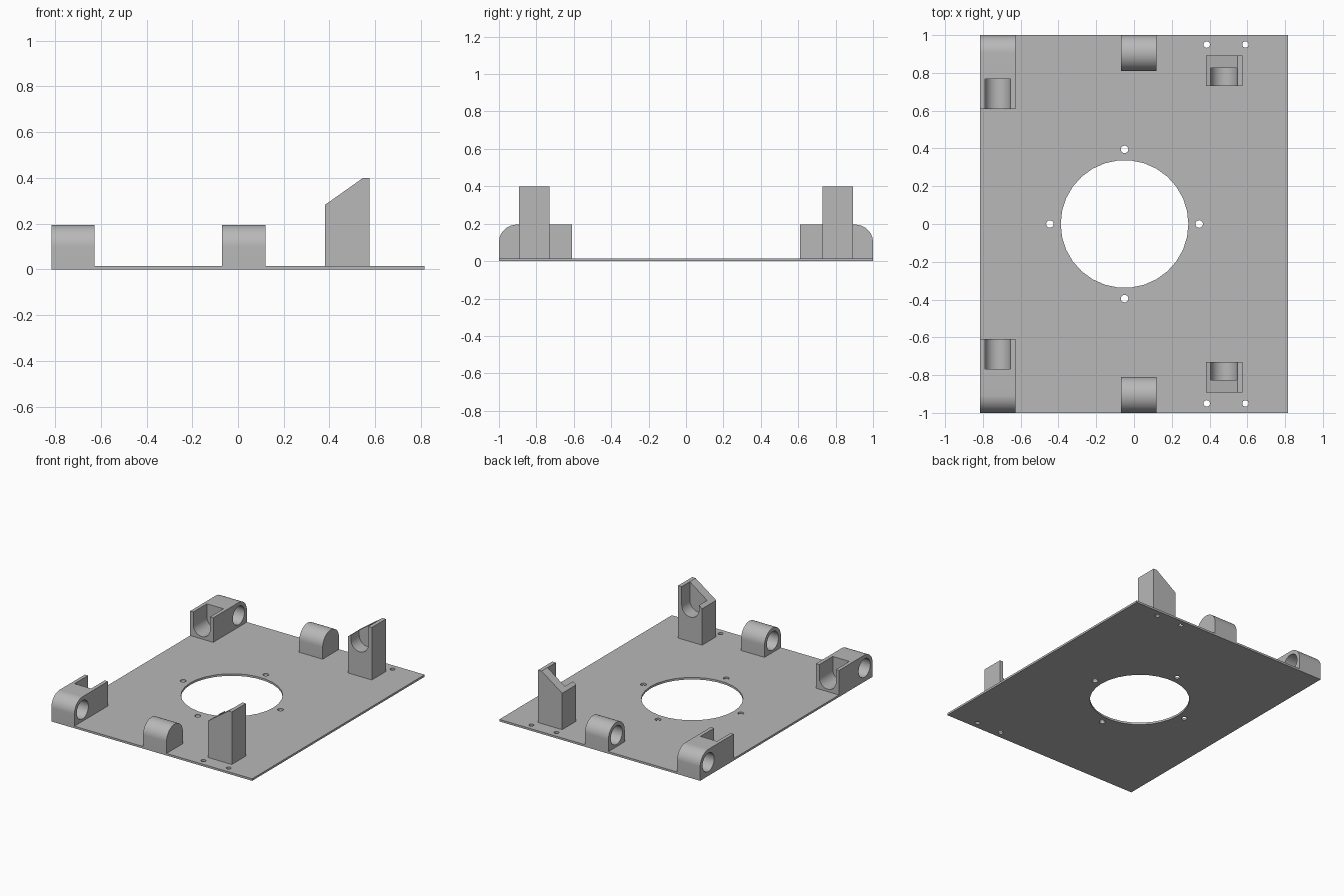
import bpy
import bmesh
from math import cos, sin, pi, radians
from mathutils import Vector

cube = bpy.data.objects.get("Cube")
if cube:
    bpy.data.objects.remove(cube, do_unlink=True)

grey = bpy.data.materials.new("plain_grey")
grey.use_nodes = True
colour = (0.48, 0.48, 0.48, 1)
grey.diffuse_color = colour
grey.node_tree.nodes["Principled BSDF"].inputs["Base Color"].default_value = colour

PLATE_TOP = 0.015
AXLE_Z = 0.1       # height of the bearing bores
ROUND = 0.095      # outer radius of the bearings
BORE = 0.0675      # inner radius of the bearings and slots


def arc(u, v, r, start, end, steps):
    """Points along an arc, angles in degrees."""
    angles = [radians(start + (end - start) * i / steps) for i in range(steps + 1)]
    return [(u + r * cos(a), v + r * sin(a)) for a in angles]


def circle(u, v, r, sides=32):
    return arc(u, v, r, 0, 360, sides)[:-1]


def u_slot(u, v, r):
    """Round-bottomed slot, open at the top."""
    return arc(u, v, r, 180, 360, 20) + [(u + r, v + 1), (u - r, v + 1)]


def prism(name, profile, axis, lo, hi, side=1):
    """Extrude a profile along an axis; side=-1 reflects it in y."""
    place = {"x": lambda u, v, w: (w, u * side, v),
             "y": lambda u, v, w: (u, w * side, v),
             "z": lambda u, v, w: (u, v * side, w)}[axis]
    bm = bmesh.new()
    base = [bm.verts.new(place(u, v, lo)) for u, v in profile]
    face = bm.faces.new(base)
    moved = bmesh.ops.extrude_face_region(bm, geom=[face])["geom"]
    shift = Vector(place(0, 0, hi)) - Vector(place(0, 0, lo))
    bmesh.ops.translate(bm, vec=shift,
                        verts=[g for g in moved if isinstance(g, bmesh.types.BMVert)])
    bmesh.ops.recalc_face_normals(bm, faces=bm.faces)
    mesh = bpy.data.meshes.new(name)
    bm.to_mesh(mesh)
    bm.free()
    mesh.materials.append(grey)
    obj = bpy.data.objects.new(name, mesh)
    bpy.context.collection.objects.link(obj)
    return obj


def cut(obj, cutters):
    """Subtract the cutters, remove them, and shade the result."""
    bpy.ops.object.select_all(action="DESELECT")
    bpy.context.view_layer.objects.active = obj
    obj.select_set(True)
    for cutter in cutters:
        mod = obj.modifiers.new("cut", "BOOLEAN")
        mod.operation = "DIFFERENCE"
        mod.solver = "EXACT"
        mod.object = cutter
        bpy.ops.object.modifier_apply(modifier=mod.name)
        bpy.data.objects.remove(cutter, do_unlink=True)
    bpy.ops.object.shade_smooth_by_angle(angle=radians(30))


# Base plate with the large opening and its screw holes
plate = prism("base_plate", [(-0.815, -1), (0.815, -1), (0.815, 1), (-0.815, 1)],
              "z", 0, PLATE_TOP)
holes = [circle(-0.05, 0, 0.338, 30)]
for i in range(4):
    a = i * pi / 2
    holes.append(circle(-0.05 + 0.395 * cos(a), 0.395 * sin(a), 0.02, 16))
for x in (0.385, 0.59):
    for y in (-0.95, 0.95):
        holes.append(circle(x, y, 0.017, 16))
cut(plate, [prism("hole_cutter", h, "z", -0.1, 0.1) for h in holes])

for side, end in ((-1, "front"), (1, "back")):
    axle_y = 1 - ROUND
    bore = circle(axle_y, AXLE_Z, BORE)

    # Corner bearing: rounded outer end, through bore, slot in the inner end
    top = AXLE_Z + ROUND
    outline = [(0.61, top), (0.61, PLATE_TOP), (1, PLATE_TOP)]
    outline += arc(axle_y, AXLE_Z, ROUND, 0, 90, 16)
    corner = prism(end + "_corner_bearing", outline, "x", -0.815, -0.628, side)
    cut(corner, [prism("bore_cutter", bore, "x", -1, 0, side),
                 prism("slot_cutter", u_slot(-0.722, AXLE_Z, BORE), "y", 0.5, 0.767, side)])

    # Middle bearing: round top, blind bore
    outline = [(1 - 2 * ROUND, PLATE_TOP), (1, PLATE_TOP)]
    outline += arc(axle_y, AXLE_Z, ROUND, 0, 180, 32)
    middle = prism(end + "_middle_bearing", outline, "x", -0.07, 0.12, side)
    cut(middle, [prism("bore_cutter", bore, "x", -0.2, 0.09, side)])

    # Tall post: sloping top with a slot on the inner side
    outline = [(0.38, PLATE_TOP), (0.575, PLATE_TOP), (0.575, 0.4),
               (0.547, 0.4), (0.38, 0.282)]
    post = prism(end + "_post", outline, "y", 0.73, 0.893, side)
    cut(post, [prism("slot_cutter", u_slot(0.476, 0.265, 0.07), "y", 0.6, 0.825, side)])
